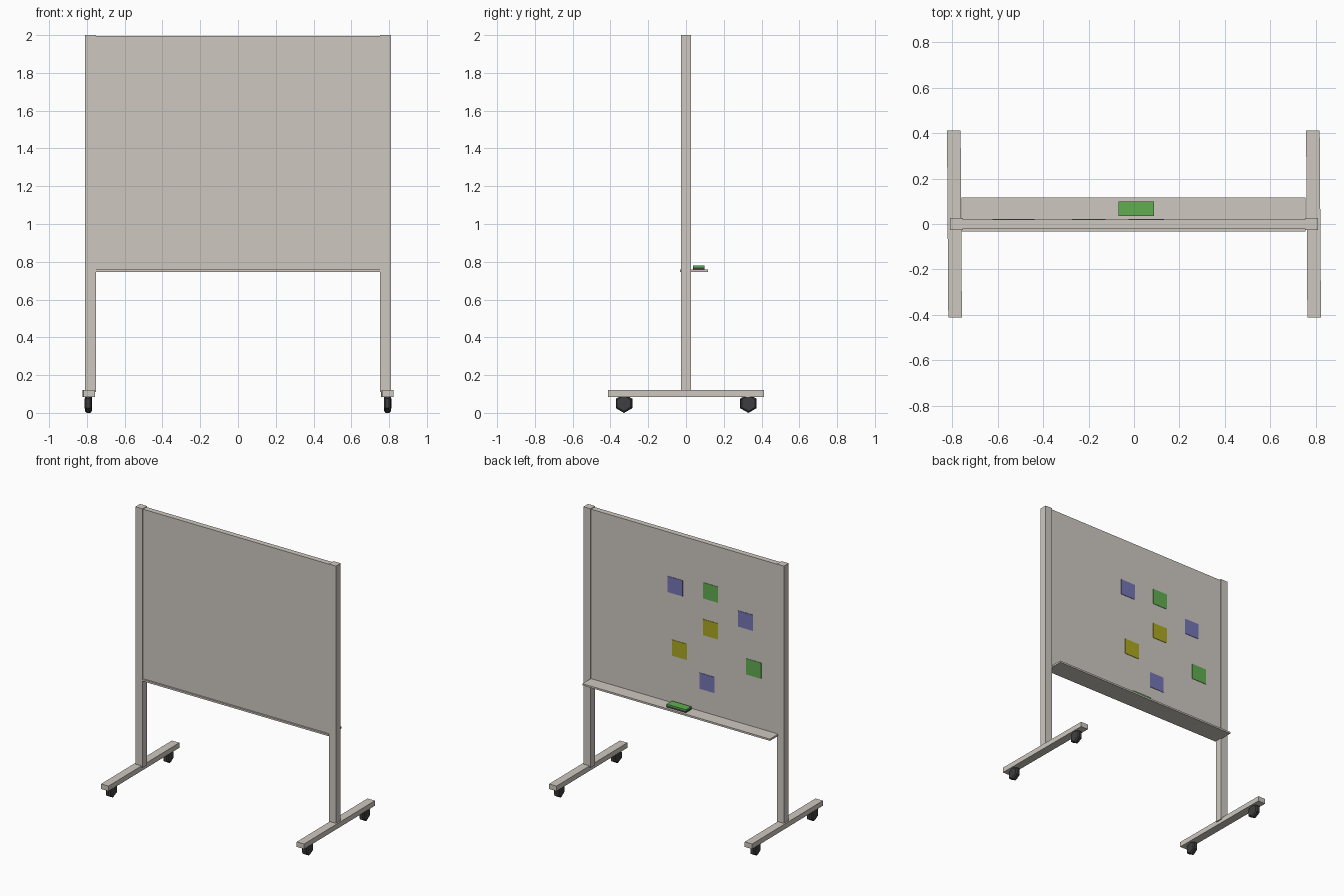
import bpy, bmesh, math
from mathutils import Matrix

if "Cube" in bpy.data.objects:
    bpy.data.objects.remove(bpy.data.objects["Cube"])


def material(name, srgb):
    m = bpy.data.materials.new(name)
    lin = [((c / 255 + 0.055) / 1.055) ** 2.4 for c in srgb]
    m.diffuse_color = (*lin, 1)
    m.use_nodes = True
    m.node_tree.nodes["Principled BSDF"].inputs["Base Color"].default_value = m.diffuse_color
    return m


GREY = material("warm_grey", (206, 200, 192))
GREEN = material("green", (97, 174, 81))
BLUE = material("blue", (118, 118, 182))
YELLOW = material("yellow", (172, 169, 32))
DARK = material("dark_rubber", (62, 62, 64))


def finish(name, bm, mat):
    bmesh.ops.recalc_face_normals(bm, faces=bm.faces)
    me = bpy.data.meshes.new(name)
    bm.to_mesh(me)
    bm.free()
    me.materials.append(mat)
    ob = bpy.data.objects.new(name, me)
    bpy.context.collection.objects.link(ob)
    return ob


def box(name, x, y, z, mat, yaw=0):
    """Box from (min, max) ranges, optionally turned about its own upright axis."""
    bm = bmesh.new()
    size = [r[1] - r[0] for r in (x, y, z)]
    centre = [(r[0] + r[1]) / 2 for r in (x, y, z)]
    bmesh.ops.create_cube(bm, size=1)
    bmesh.ops.transform(bm, verts=bm.verts, matrix=Matrix.Translation(centre)
                        @ Matrix.Rotation(yaw, 4, 'Z') @ Matrix.Diagonal((*size, 1)))
    return finish(name, bm, mat)


def caster(name, x, y, yaw):
    """Six-sided wheel with a point on the floor and chamfered rims."""
    bm = bmesh.new()
    bmesh.ops.create_cone(bm, cap_ends=True, segments=6, radius1=0.05, radius2=0.05, depth=0.036)
    rims = [e for e in bm.edges if abs(e.verts[0].co.z - e.verts[1].co.z) < 1e-4]
    bmesh.ops.bevel(bm, geom=rims, offset=0.008, segments=1, affect='EDGES')
    bmesh.ops.transform(bm, verts=bm.verts, matrix=Matrix.Rotation(math.pi / 2, 4, 'Y'))
    # put a corner straight down
    if max(v.co.z for v in bm.verts) < 0.049:
        bmesh.ops.transform(bm, verts=bm.verts, matrix=Matrix.Rotation(math.pi / 6, 4, 'X'))
    bmesh.ops.transform(bm, verts=bm.verts,
                        matrix=Matrix.Translation((x, y, 0.05)) @ Matrix.Rotation(yaw, 4, 'Z'))
    return finish(name, bm, DARK)


# Stand: upright post, floor foot and two casters on each side
for side, s in (("left", -1), ("right", 1)):
    box(side + "_post", sorted((s * 0.81, s * 0.752)), (-0.027, 0.027), (0.11, 2.0), GREY)
    box(side + "_foot", sorted((s * 0.82, s * 0.76)), (-0.412, 0.412), (0.085, 0.122), GREY,
        math.radians(0.4))
    for end, y in (("front", -0.328), ("back", 0.33)):
        caster(f"{side}_{end}_caster", s * 0.792, y, math.radians(3 if y > 0 else -3))

# Board panel, slightly recessed between the posts
box("board", (-0.755, 0.755), (-0.02, 0.02), (0.75, 1.995), GREY)

# Tray along the lower edge, reaching out behind
box("tray", (-0.76, 0.755), (-0.032, 0.117), (0.745, 0.758), GREY)

# Eraser lying on the tray
box("eraser_pad", (-0.068, 0.088), (0.036, 0.099), (0.758, 0.77), DARK)
box("eraser_top", (-0.068, 0.088), (0.036, 0.099), (0.77, 0.78), GREEN)

# Sticky notes on the back face
notes = [(0.072, 1.615, BLUE), (-0.213, 1.645, GREEN), (-0.497, 1.515, BLUE),
         (-0.213, 1.377, YELLOW), (0.036, 1.16, YELLOW), (-0.185, 0.978, BLUE),
         (-0.562, 1.183, GREEN)]
for i, (x, z, mat) in enumerate(notes):
    box(f"note_{i + 1}", (x - 0.06, x + 0.06), (0.019, 0.023), (z - 0.058, z + 0.058), mat)
